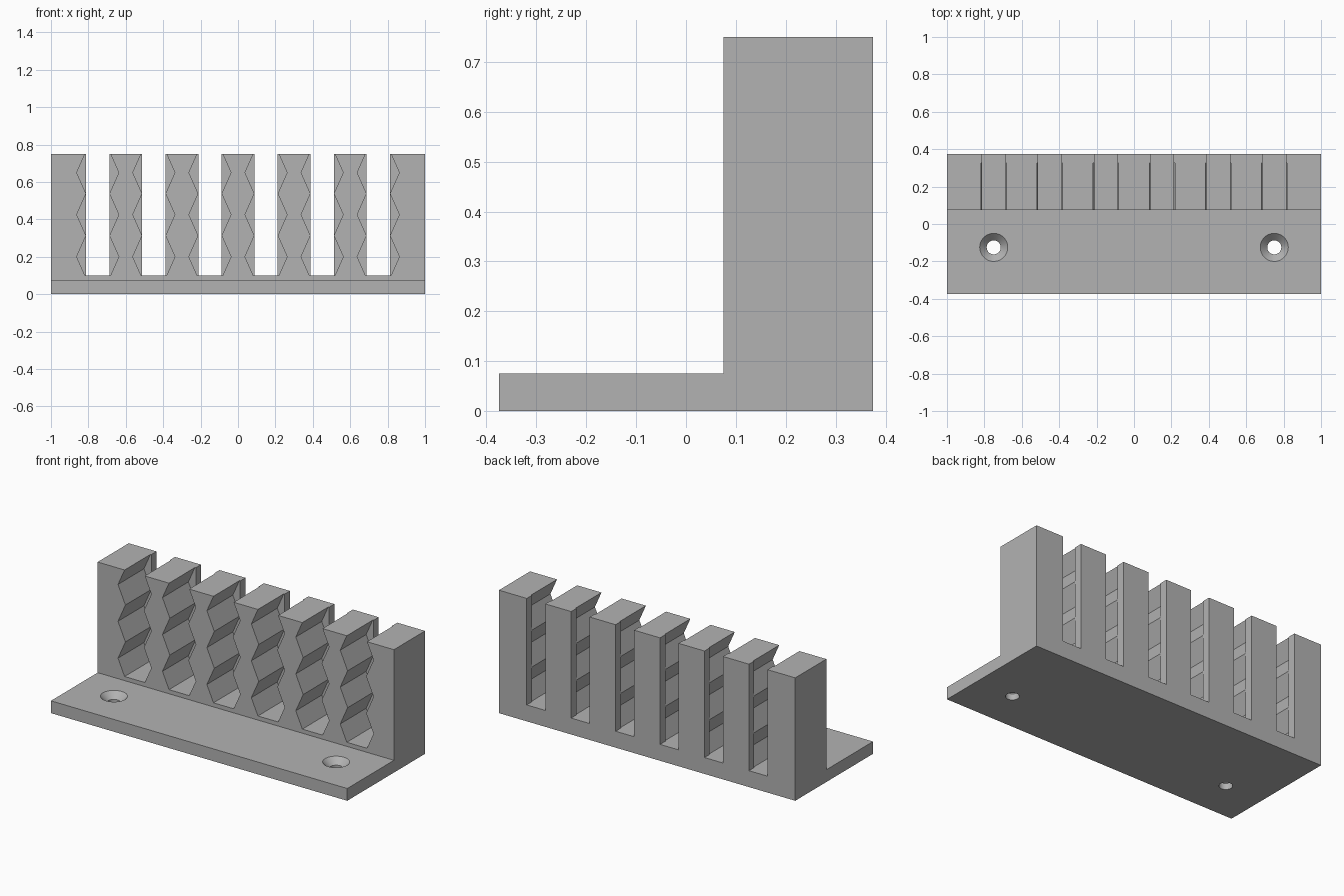
import bpy
import bmesh
from mathutils import Matrix, Vector

if "Cube" in bpy.data.objects:
    bpy.data.objects.remove(bpy.data.objects["Cube"], do_unlink=True)

# Main dimensions
WIDTH, HEIGHT, SHELF = 2.0, 0.75, 0.075
FRONT, WALL, BACK = -0.375, 0.075, 0.375
SLOTS = [-0.75 + 0.3 * i for i in range(6)]
HALF, NOTCH, PITCH, FLOOR = 0.0625, 0.05, 0.225, 0.1
LIP = 0.05      # plain strip behind the notches
TOP = HEIGHT + 0.1

grey = bpy.data.materials.new("plain grey")
grey.use_nodes = True
colour = (0.45, 0.45, 0.45, 1)
grey.diffuse_color = colour
grey.node_tree.nodes["Principled BSDF"].inputs["Base Color"].default_value = colour


def make_object(name, bm):
    bmesh.ops.recalc_face_normals(bm, faces=bm.faces)
    mesh = bpy.data.meshes.new(name)
    bm.to_mesh(mesh)
    bm.free()
    mesh.materials.append(grey)
    obj = bpy.data.objects.new(name, mesh)
    bpy.context.collection.objects.link(obj)
    return obj


def prism(bm, points, direction):
    """Extrude a closed outline along a direction."""
    face = bm.faces.new([bm.verts.new(p) for p in points])
    grown = bmesh.ops.extrude_face_region(bm, geom=[face])["geom"]
    verts = [g for g in grown if isinstance(g, bmesh.types.BMVert)]
    bmesh.ops.translate(bm, verts=verts, vec=Vector(direction))


def slot_cutter(name, side, y0, y1):
    """Repeat a mirrored slot outline, given as (half width, z), at every slot."""
    bm = bmesh.new()
    outline = [(w, z) for w, z in side] + [(-w, z) for w, z in reversed(side)]
    for x in SLOTS:
        prism(bm, [(x + w, y0, z) for w, z in outline], (0, y1 - y0, 0))
    return make_object(name, bm)


def cut(target, cutter):
    cutter.hide_render = True
    mod = target.modifiers.new("cut", "BOOLEAN")
    mod.operation = "DIFFERENCE"
    mod.solver = "EXACT"
    mod.object = cutter
    bpy.context.view_layer.objects.active = target
    bpy.ops.object.modifier_apply(modifier=mod.name)
    bpy.data.objects.remove(cutter, do_unlink=True)


# L-shaped body
bm = bmesh.new()
section = [(FRONT, 0), (BACK, 0), (BACK, HEIGHT), (WALL, HEIGHT), (WALL, SHELF), (FRONT, SHELF)]
prism(bm, [(-WIDTH / 2, y, z) for y, z in section], (WIDTH, 0, 0))
rack = make_object("slotted_rack", bm)

# Zigzag slots, open at the front
centre = (FLOOR + HEIGHT) / 2
edge = NOTCH * (1 - (centre - PITCH - FLOOR) / (PITCH / 2))
zigzag = [(HALF + edge, FLOOR)]
for step in range(-2, 4):
    zigzag.append((HALF + (NOTCH if step % 2 == 0 else 0), centre + step * PITCH / 2))
zigzag.append((HALF, TOP))
cut(rack, slot_cutter("zigzag_cutter", zigzag, WALL - 0.1, BACK - LIP))

# Narrow straight slots through the back strip
straight = [(HALF, FLOOR), (HALF, TOP)]
cut(rack, slot_cutter("straight_cutter", straight, BACK - LIP - 0.05, BACK + 0.1))

# Countersunk screw holes
bm = bmesh.new()
R = 0.0375
rings = [(R, -0.05), (R, SHELF - R), (2 * R, SHELF), (2 * R, SHELF + 0.05)]
for x in (-0.75, 0.75):
    points = [bm.verts.new((x + r, -0.125, z)) for r, z in [(0, rings[0][1])] + rings + [(0, rings[-1][1])]]
    points[0].co.x = points[-1].co.x = x
    edges = [bm.edges.new(pair) for pair in zip(points, points[1:])]
    bmesh.ops.spin(bm, geom=points + edges, cent=(x, -0.125, 0), axis=(0, 0, 1),
                   angle=6.283185307, steps=48)
bmesh.ops.remove_doubles(bm, verts=bm.verts, dist=0.0005)
cut(rack, make_object("screw_hole_cutter", bm))

# One colour, smooth hole walls and crisp edges
rack.data.materials.clear()
rack.data.materials.append(grey)
for poly in rack.data.polygons:
    poly.material_index = 0
bpy.ops.object.select_all(action="DESELECT")
rack.select_set(True)
bpy.context.view_layer.objects.active = rack
bpy.ops.object.shade_smooth_by_angle(angle=0.5)
